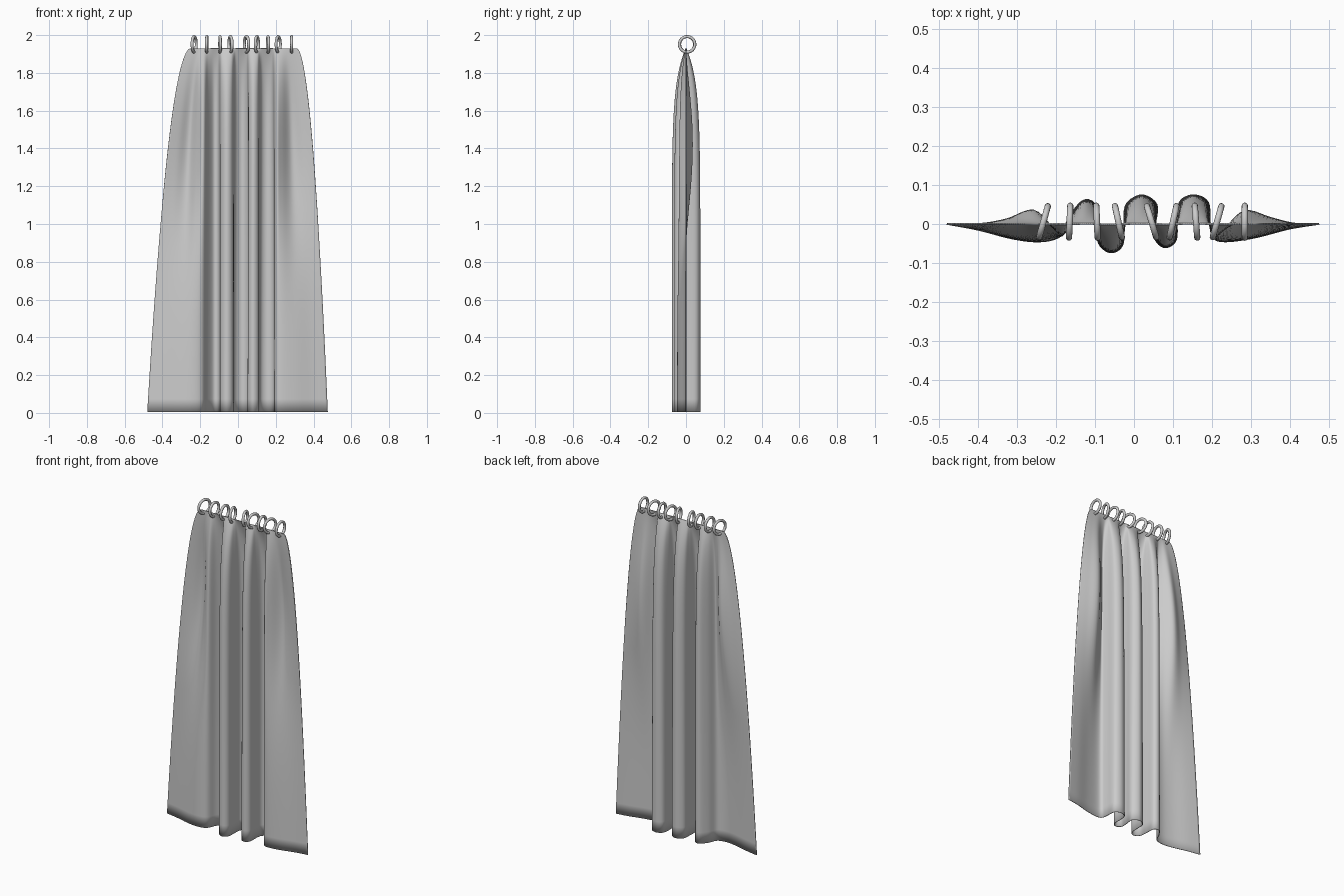
import bpy, math

if "Cube" in bpy.data.objects:
    bpy.data.objects.remove(bpy.data.objects["Cube"])

# Hem cross-section: (hem x, hem y, x where that point hangs at the heading, extra mid-height bulge)
SECTION = [
    (-.480, 0, -.250, 0), (-.400, -.015, -.225, .030), (-.310, -.038, -.205, .075),
    (-.240, -.045, -.190, .040), (-.190, -.030, -.175, 0), (-.165, .020, -.155, 0),
    (-.130, .060, -.130, 0), (-.100, .050, -.105, 0), (-.095, 0, -.095, 0),
    (-.090, -.050, -.085, 0), (-.060, -.073, -.060, 0), (-.030, -.055, -.035, 0),
    (-.025, 0, -.022, 0), (-.020, .050, -.010, 0), (.020, .074, .020, 0),
    (.058, .050, .045, 0), (.055, 0, .055, 0), (.055, -.040, .065, 0),
    (.080, -.060, .083, 0), (.108, -.040, .103, 0), (.110, .020, .115, 0),
    (.120, .060, .130, 0), (.155, .074, .155, 0), (.190, .055, .180, 0),
    (.195, 0, .192, 0), (.203, -.035, .207, 0), (.235, -.045, .228, .030),
    (.310, -.035, .255, .070), (.400, -.012, .285, .030), (.475, 0, .310, 0),
]
TOP, BOTTOM, ROWS, SUB = 1.93, 0.006, 48, 5


def catmull(a, b, c, d, t):
    return tuple(0.5 * (2 * q + (r - p) * t + (2 * p - 5 * q + 4 * r - s) * t * t
                        + (3 * q - p - 3 * r + s) * t ** 3)
                 for p, q, r, s in zip(a, b, c, d))


def smooth_section(pts):
    out = []
    n = len(pts)
    for i in range(n - 1):
        a, d = pts[max(i - 1, 0)], pts[min(i + 2, n - 1)]
        out += [catmull(a, pts[i], pts[i + 1], d, k / SUB) for k in range(SUB)]
    return out + [pts[-1]]


# Curtain cloth: gathered flat at the heading, flaring into deep folds
section = smooth_section(SECTION)
verts, faces = [], []
for r in range(ROWS + 1):
    u = (r / ROWS) ** 1.7
    z = TOP + (BOTTOM - TOP) * u
    flare = math.sqrt(u)
    depth = 1 - math.exp(-u / 0.09)
    bulge = math.exp(-((u - 0.25) / 0.3) ** 2)
    for hx, hy, tx, b in section:
        verts.append((tx + (hx - tx) * flare, depth * (hy + bulge * b), z))
n = len(section)
for r in range(ROWS):
    for i in range(n - 1):
        a = r * n + i
        faces.append((a, a + n, a + n + 1, a + 1))
mesh = bpy.data.meshes.new("curtain_cloth")
mesh.from_pydata(verts, [], faces)
mesh.polygons.foreach_set("use_smooth", [True] * len(mesh.polygons))
cloth = bpy.data.objects.new("curtain_cloth", mesh)
bpy.context.collection.objects.link(cloth)
solid = cloth.modifiers.new("thickness", "SOLIDIFY")
solid.thickness = 0.004
solid.offset = 0

# Hanging rings: (x, lean of the ring in plan)
RINGS = [(-.232, .28), (-.165, .04), (-.095, -.04), (-.040, -.22), (.045, -.30),
         (.100, .22), (.159, -.08), (.213, .28), (.284, 0)]
for i, (x, lean) in enumerate(RINGS):
    bpy.ops.mesh.primitive_torus_add(
        major_radius=.041, minor_radius=.008, major_segments=32, minor_segments=12,
        location=(x, .006, 1.951), rotation=(0, math.pi / 2, -math.atan(lean)))
    ring = bpy.context.object
    ring.name = f"curtain_ring_{i + 1}"
    bpy.ops.object.shade_smooth()
